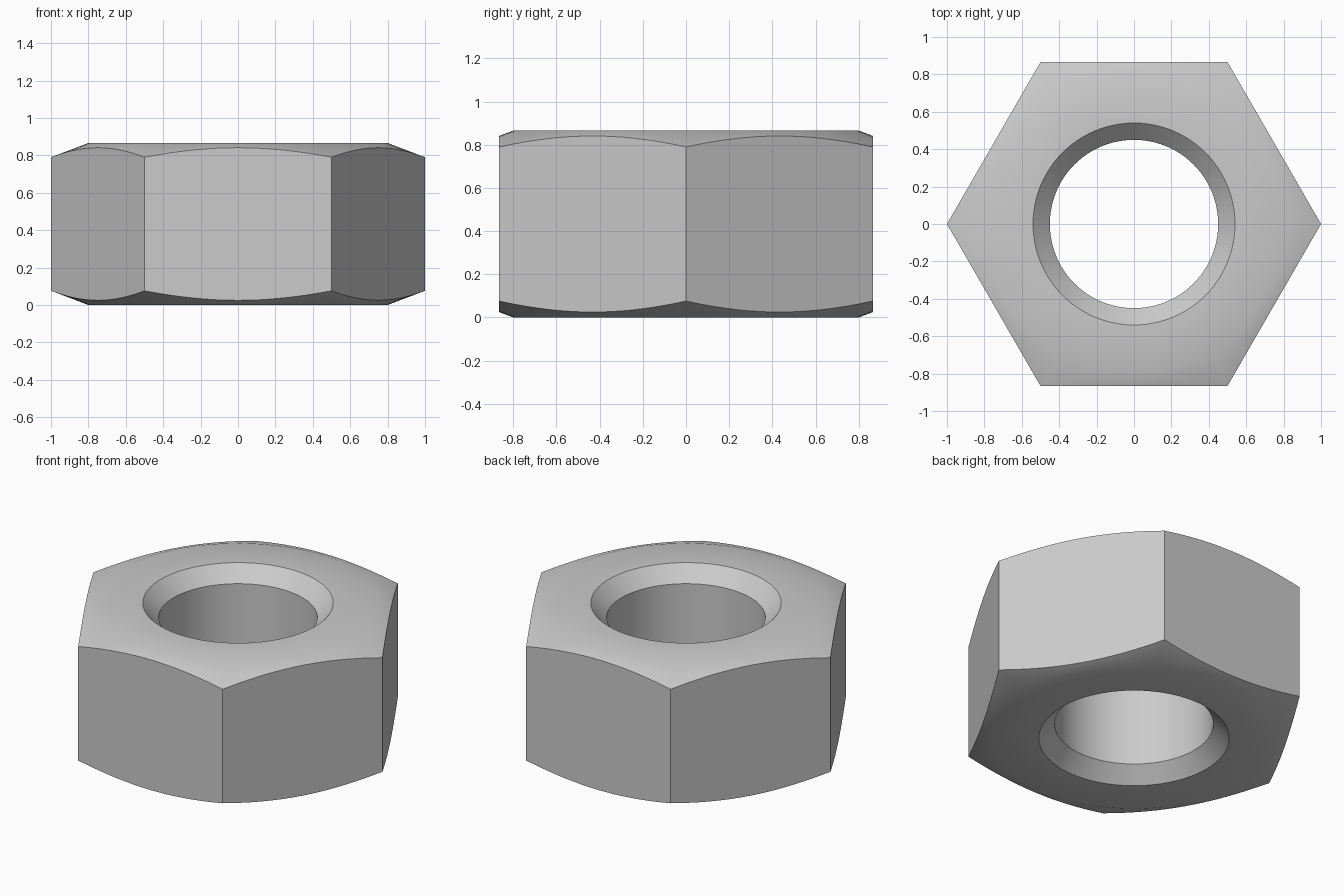
import bpy, bmesh
from math import cos, pi, radians, tau

cube = bpy.data.objects.get("Cube")
if cube:
    bpy.data.objects.remove(cube, do_unlink=True)

HEIGHT = 0.866
BORE = 0.45          # threaded hole radius
MOUTH = 0.54         # radius of the countersunk mouth
FLAT = 0.8           # radius where the outer chamfer starts
APOTHEM = cos(pi / 6)
SLOPE = 0.38         # drop of the outer chamfer per unit radius
SEGMENTS = 96        # multiple of six, so that corners fall on a column

steel = bpy.data.materials.new("steel_grey")
steel.use_nodes = True
colour = (0.6, 0.6, 0.6, 1)
steel.diffuse_color = colour
steel.node_tree.nodes["Principled BSDF"].inputs["Base Color"].default_value = colour


def cross_section(angle):
    """Closed outline (radius, z) of the nut wall at one angle."""
    rim = APOTHEM / cos(angle % (pi / 3) - pi / 6)
    drop = (rim - FLAT) * SLOPE
    lower = [(BORE, MOUTH - BORE), (MOUTH, 0), (FLAT, 0), (rim, drop)]
    return lower + [(r, HEIGHT - z) for r, z in reversed(lower)]


# Sweep the cross-section round the axis
bm = bmesh.new()
columns = []
for i in range(SEGMENTS):
    a = tau * i / SEGMENTS
    columns.append([bm.verts.new((r * cos(a), r * cos(a - pi / 2), z))
                    for r, z in cross_section(a)])
for i, here in enumerate(columns):
    after = columns[(i + 1) % SEGMENTS]
    for j in range(len(here)):
        k = (j + 1) % len(here)
        bm.faces.new((here[j], after[j], after[k], here[k]))
bmesh.ops.recalc_face_normals(bm, faces=bm.faces)

mesh = bpy.data.meshes.new("hex_nut")
bm.to_mesh(mesh)
bm.free()
mesh.materials.append(steel)
nut = bpy.data.objects.new("hex_nut", mesh)
bpy.context.collection.objects.link(nut)

# Smooth the round surfaces, keep the rims and corners sharp
bpy.ops.object.select_all(action='DESELECT')
nut.select_set(True)
bpy.context.view_layer.objects.active = nut
bpy.ops.object.shade_smooth_by_angle(angle=radians(30))
